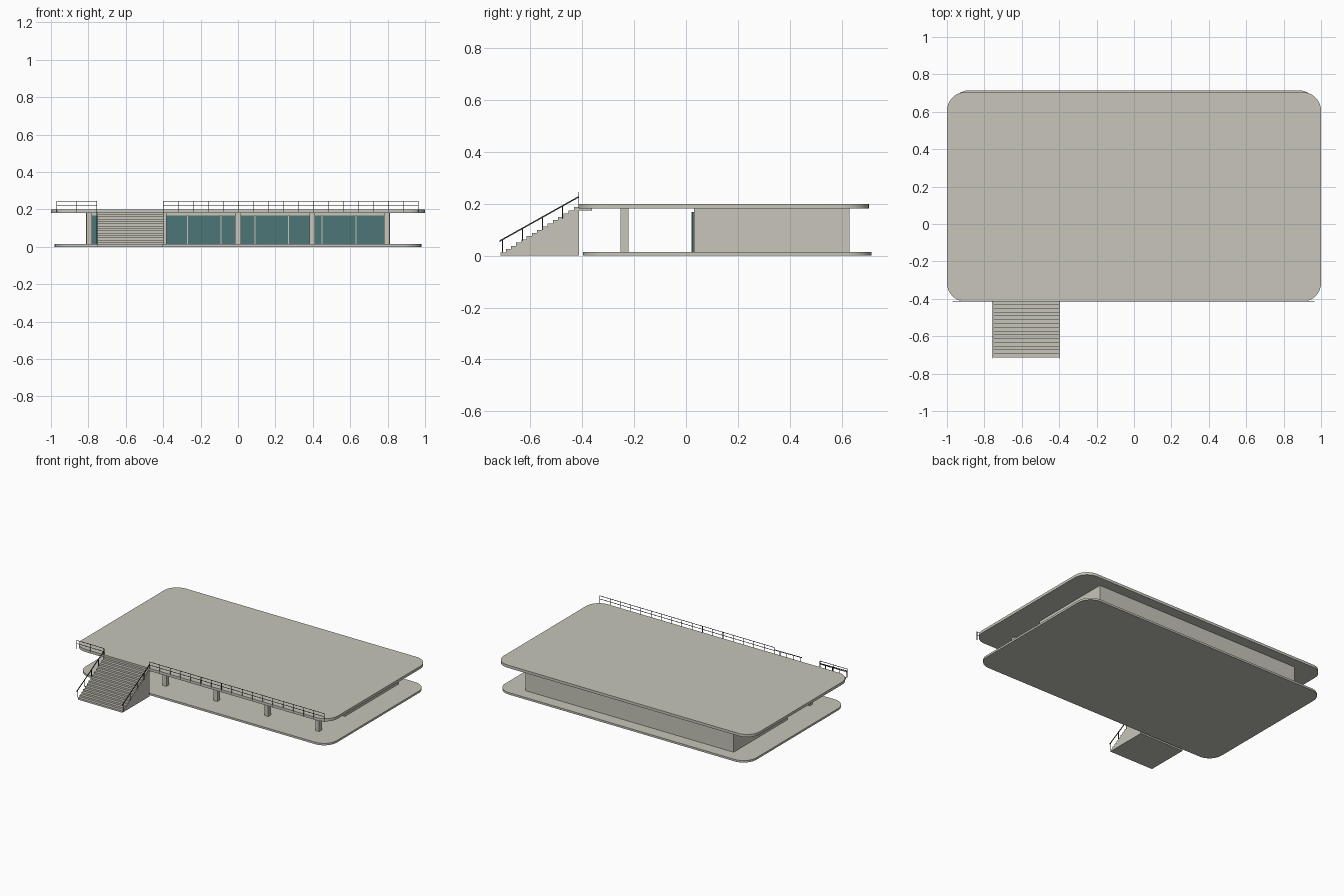
import bpy, bmesh, math
from mathutils import Vector

if "Cube" in bpy.data.objects:
    bpy.data.objects.remove(bpy.data.objects["Cube"])


def material(name, rgb):
    m = bpy.data.materials.new(name)
    m.diffuse_color = (*rgb, 1)
    m.use_nodes = True
    m.node_tree.nodes["Principled BSDF"].inputs["Base Color"].default_value = m.diffuse_color
    return m


CONCRETE = material("warm concrete", (0.57, 0.56, 0.49))
GLASS = material("teal glass", (0.075, 0.18, 0.185))
METAL = material("dark metal", (0.035, 0.04, 0.04))


def finish(name, bm, mat):
    bmesh.ops.recalc_face_normals(bm, faces=bm.faces)
    mesh = bpy.data.meshes.new(name)
    bm.to_mesh(mesh)
    bm.free()
    mesh.materials.append(mat)
    ob = bpy.data.objects.new(name, mesh)
    bpy.context.collection.objects.link(ob)
    return ob


def add_box(bm, x0, x1, y0, y1, z0, z1):
    r = bmesh.ops.create_cube(bm, size=1)
    for v in r["verts"]:
        v.co = Vector(((x0 + x1) / 2 + v.co.x * (x1 - x0),
                       (y0 + y1) / 2 + v.co.y * (y1 - y0),
                       (z0 + z1) / 2 + v.co.z * (z1 - z0)))


def boxes(name, mat, dims):
    bm = bmesh.new()
    for d in dims:
        add_box(bm, *d)
    return finish(name, bm, mat)


def extrude(name, mat, points, offset):
    bm = bmesh.new()
    face = bm.faces.new([bm.verts.new(p) for p in points])
    r = bmesh.ops.extrude_face_region(bm, geom=[face])
    moved = [g for g in r["geom"] if isinstance(g, bmesh.types.BMVert)]
    bmesh.ops.translate(bm, vec=offset, verts=moved)
    return finish(name, bm, mat)


def rounded_slab(name, hx, y0, y1, z0, z1, radius=0.1, steps=10):
    corners = [(hx, y1, 0), (-hx, y1, 90), (-hx, y0, 180), (hx, y0, 270)]
    pts = []
    for x, y, start in corners:
        cx = x - math.copysign(radius, x)
        cy = y - radius if y == y1 else y + radius
        for i in range(steps + 1):
            a = math.radians(start + 90 * i / steps)
            pts.append((cx + radius * math.cos(a), cy + radius * math.sin(a), z0))
    ob = extrude(name, CONCRETE, pts, (0, 0, z1 - z0))
    bpy.context.view_layer.objects.active = ob
    ob.select_set(True)
    bpy.ops.object.shade_smooth_by_angle(angle=math.radians(30))
    ob.select_set(False)


# Base plate and roof terrace
rounded_slab("base_slab", 0.98, -0.397, 0.715, 0, 0.014)
rounded_slab("roof_slab", 1.0, -0.415, 0.705, 0.181, 0.2)

# Enclosed hall with its glazed front
boxes("hall", CONCRETE, [(-0.813, 0.813, 0.03, 0.63, 0.014, 0.181)])
boxes("front_glazing", GLASS, [(-0.785, 0.785, 0.024, 0.03, 0.014, 0.168)])
boxes("mullions", CONCRETE,
      [(x - 0.003, x + 0.003, 0.021, 0.03, 0.014, 0.168)
       for x in (-0.63 + 0.18 * i for i in range(8))])

# Row of columns
boxes("columns", CONCRETE,
      [(x - 0.015, x + 0.015, -0.252, -0.222, 0.014, 0.181)
       for x in (0.3975 * i for i in range(-2, 3))])

# Staircase as one stepped profile
SX0, SX1, SY0, SY1 = -0.75, -0.402, -0.715, -0.412
N, RISE = 15, 0.187 / 15
run = (SY1 - SY0) / N
profile = [(SX0, SY0, 0)]
for i in range(N):
    profile.append((SX0, SY0 + i * run, (i + 1) * RISE))
    profile.append((SX0, SY0 + (i + 1) * run, (i + 1) * RISE))
profile.append((SX0, SY1, 0))
extrude("staircase", CONCRETE, profile, (SX1 - SX0, 0, 0))
boxes("stair_landing_support", CONCRETE, [(SX0, SX1, -0.414, -0.362, 0.174, 0.181)])

# Sloping handrails with posts on both sides of the stairs
T = 0.0018
for side, x in (("left", -0.756), ("right", -0.4)):
    def rail_z(y):
        return 0.058 + (y + 0.715) / 0.3 * 0.168

    extrude(f"{side}_stair_handrail", METAL,
            [(x - T, -0.718, rail_z(-0.718) - 0.003), (x - T, -0.415, rail_z(-0.415) - 0.003),
             (x - T, -0.415, rail_z(-0.415) + 0.003), (x - T, -0.718, rail_z(-0.718) + 0.003)],
            (2 * T, 0, 0))
    boxes(f"{side}_stair_posts", METAL,
          [(x - T, x + T, y - T, y + T, rail_z(y) - 0.05, rail_z(y))
           for y in (-0.708, -0.63, -0.553, -0.476)])

# Terrace railings either side of the stair opening
R = 0.0013
for side, x0, x1, n in (("left", -0.968, -0.756, 2), ("right", -0.4, 0.963, 17)):
    y = -0.414
    parts = [(x0, x1, y - R, y + R, z - R, z + R) for z in (0.222, 0.244)]
    for i in range(n + 1):
        x = x0 + (x1 - x0) * i / n
        parts.append((x - R, x + R, y - R, y + R, 0.185, 0.245))
    boxes(f"{side}_terrace_railing", METAL, parts)
